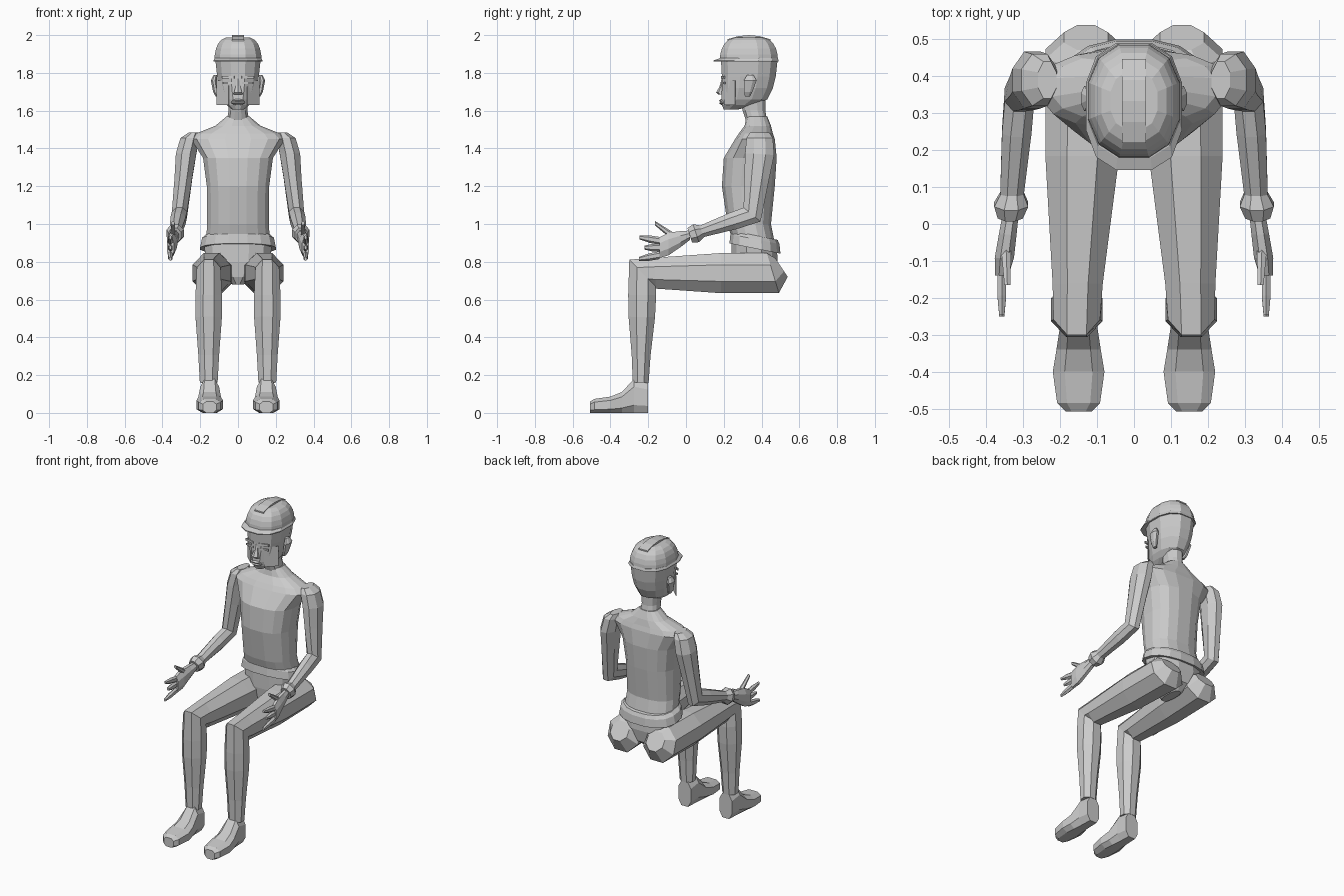
import bpy
import bmesh
import math
from mathutils import Vector

default_cube = bpy.data.objects.get("Cube")
if default_cube:
    bpy.data.objects.remove(default_cube, do_unlink=True)

# One plain grey for the whole figure
grey = bpy.data.materials.new("light_grey")
grey.use_nodes = True
grey.diffuse_color = (.6, .6, .6, 1)
grey.node_tree.nodes["Principled BSDF"].inputs["Base Color"].default_value = grey.diffuse_color

UP = Vector((0, 0, 1))
BACK = Vector((0, 1, 0))


def finish(name, bm, mirror):
    """Turn a bmesh into a flat shaded object, optionally mirrored across x."""
    bmesh.ops.recalc_face_normals(bm, faces=bm.faces)
    mesh = bpy.data.meshes.new(name)
    bm.to_mesh(mesh)
    bm.free()
    mesh.materials.append(grey)
    obj = bpy.data.objects.new(name, mesh)
    bpy.context.collection.objects.link(obj)
    if mirror:
        obj.modifiers.new("mirror", 'MIRROR').use_mirror_merge = False
    return obj


def bend_direction(points, index):
    """Depth direction of a ring, square to the path where it bends."""
    tangent = Vector()
    for a, b in zip(points, points[1:]):
        if points[index] in (a, b):
            step = b - a
            step.x = 0
            tangent += step.normalized()
    return Vector((0, tangent.z, -tangent.y)).normalized()


def loft(name, rings, along=None, sides=8, power=1, mirror=True):
    """Skin a row of rings, each (centre, half width, half depth)."""
    bm = bmesh.new()
    points = [ring[0] for ring in rings]
    rows = []
    for index, (centre, width, depth) in enumerate(rings):
        direction = along or bend_direction(points, index)
        row = []
        for side in range(sides):
            angle = math.tau * (side + .5) / sides
            c, s = [math.copysign(abs(f(angle) / math.cos(math.pi / sides)) ** power, f(angle))
                    for f in (math.cos, math.sin)]
            row.append(bm.verts.new(centre + Vector((width * c, 0, 0)) + direction * depth * s))
        rows.append(row)
    for low, high in zip(rows, rows[1:]):
        for side in range(sides):
            after = (side + 1) % sides
            bm.faces.new((low[side], low[after], high[after], high[side]))
    bm.faces.new(rows[0])
    bm.faces.new(rows[-1])
    return finish(name, bm, mirror)


def column(name, levels, sides=12, power=.85):
    """Upright centred loft from levels (z, half width, front y, back y)."""
    rings = [(Vector((0, (front + back) / 2, z)), width, (back - front) / 2)
             for z, width, front, back in levels]
    return loft(name, rings, BACK, sides, power, mirror=False)


def card(name, inner, outer, low, high, thickness):
    """Thin upright plate between two plan points, on both sides."""
    bm = bmesh.new()
    corners = [(*inner, low), (*outer, low), (*outer, high), (*inner, high)]
    bm.faces.new([bm.verts.new(corner) for corner in corners])
    obj = finish(name, bm, mirror=True)
    obj.modifiers.new("thickness", 'SOLIDIFY').thickness = thickness


# Joints of the left side
hip = Vector((.13, .46, .74))
knee = Vector((.155, -.23, .74))
ankle = Vector((.155, -.24, .16))
shoulder = Vector((.275, .39, 1.37))
elbow = Vector((.31, .35, 1.05))
wrist = Vector((.335, .02, .94))
knuckle = Vector((.358, -.14, .875))

# Torso with sloping shoulders
column("torso", [
    (.9, .17, .25, .47),
    (1, .163, .22, .45),
    (1.2, .165, .19, .47),
    (1.35, .185, .2, .48),
    (1.45, .25, .26, .47),
    (1.48, .22, .28, .46),
    (1.52, .12, .31, .45),
    (1.57, .06, .32, .43),
], sides=16, power=.8)

column("neck", [
    (1.54, .06, .32, .43),
    (1.6, .05, .3, .42),
    (1.68, .055, .28, .42),
])

# Flared hem of the top, lower at the back
hem_centre = Vector((0, .365, .9))
loft("hem", [
    (hem_centre + UP * .04, .17, .12),
    (hem_centre + UP * .02, .19, .13),
    (hem_centre - UP * .03, .2, .135),
], along=Vector((0, 1, -.2)), sides=16, power=.85, mirror=False)

column("pelvis", [
    (.68, .03, .27, .42),
    (.72, .08, .25, .47),
    (.8, .17, .24, .485),
    (.9, .18, .24, .48),
])

# Legs bend from the thigh through the knee into the shin
loft("legs", [
    (hip + BACK * .045 + UP * .03, .06, .06),
    (hip, .11, .11),
    (hip.lerp(knee, .4), .1, .106),
    (hip.lerp(knee, .9), .068, .082),
    (knee, .063, .1),
    (knee.lerp(ankle, .2), .07, .074),
    (knee.lerp(ankle, .4), .07, .07),
    (knee.lerp(ankle, .75), .055, .05),
    (ankle, .047, .042),
])

# Feet rest on the floor, so each section is as high as its centre allows
foot_sections = [(-.2, .08, .045), (-.275, .09, .05), (-.34, .055, .06),
                 (-.4, .043, .07), (-.485, .037, .058), (-.508, .03, .035)]
loft("feet", [(Vector((.15, y, half)), width, half) for y, half, width in foot_sections],
     along=UP, power=.7)

# Arms hang from the shoulder and bend forward at the elbow
loft("arms", [
    (shoulder + Vector((-.04, 0, .115)), .025, .05),
    (shoulder + Vector((-.02, 0, .085)), .05, .07),
    (shoulder, .054, .077),
    (shoulder.lerp(elbow, .4), .047, .066),
    (elbow, .04, .058),
    (elbow.lerp(wrist, .3), .04, .047),
    (elbow.lerp(wrist, .8), .032, .032),
    (wrist, .026, .027),
])

loft("cuffs", [
    (wrist.lerp(elbow, .2), .03, .032),
    (wrist.lerp(elbow, .1), .046, .05),
    (wrist, .034, .04),
])

# Hands with the thumb up and fingers fanned forward
loft("palms", [
    (wrist, .022, .025),
    (wrist.lerp(knuckle, .3), .024, .042),
    (wrist.lerp(knuckle, .7), .026, .06),
    (knuckle, .018, .055),
], along=UP)
loft("thumbs", [
    (wrist.lerp(knuckle, .5) + UP * .02, .014, .02),
    (knuckle + Vector((-.015, -.025, .13)), .008, .01),
], along=UP, sides=6)
for finger, height in (("index", .045), ("middle", 0), ("little", -.05)):
    root = knuckle + UP * height * .8
    tip = root + UP * height * .4 - BACK * (.08 + abs(height) * .6)
    loft(finger + "_fingers", [
        (root, .012, .018),
        (root.lerp(tip, .5), .012, .017),
        (tip, .007, .009),
    ], along=UP, sides=6)

# Head and face
column("head", [
    (1.605, .03, .2, .27),
    (1.63, .06, .19, .37),
    (1.66, .08, .187, .43),
    (1.72, .1, .19, .46),
    (1.78, .11, .19, .475),
    (1.87, .12, .185, .485),
])
column("nose", [
    (1.685, .024, .175, .21),
    (1.695, .022, .163, .21),
    (1.73, .012, .18, .21),
    (1.77, .01, .19, .21),
], sides=6)
column("lips", [
    (1.63, .02, .188, .21),
    (1.64, .035, .175, .21),
    (1.646, .036, .182, .21),
    (1.655, .03, .174, .21),
    (1.663, .015, .188, .21),
], sides=8)
card("eyes", (.022, .187), (.08, .2), 1.74, 1.752, .008)
card("brows", (.02, .185), (.085, .198), 1.77, 1.784, .009)
card("cheek_cards", (.05, .2), (.114, .26), 1.63, 1.76, .003)

loft("ears", [
    (Vector((.108, .325, 1.675)), .01, .013),
    (Vector((.118, .33, 1.7)), .014, .022),
    (Vector((.128, .34, 1.76)), .016, .034),
    (Vector((.12, .34, 1.79)), .009, .016),
], along=BACK)

# Cap dome, brim and raised strip over the crown
crown = Vector((0, .333, 1.865))
dome = []
for step in range(6):
    angle = math.radians(15 * step)
    shrink = math.sqrt(math.cos(angle))
    dome.append((crown + UP * .127 * math.sin(angle), .125 * shrink, .154 * shrink))
loft("cap", dome, along=BACK, sides=12, power=.85, mirror=False)
column("cap_brim", [
    (1.86, .13, .146, .49),
    (1.866, .13, .146, .49),
    (1.878, .122, .18, .486),
], power=.75)
loft("cap_strip", [
    (crown + BACK * .057 * step + UP * (.123 - .0055 * step ** 2), .033, .012)
    for step in range(-2, 3)
], along=UP, sides=4, mirror=False)
